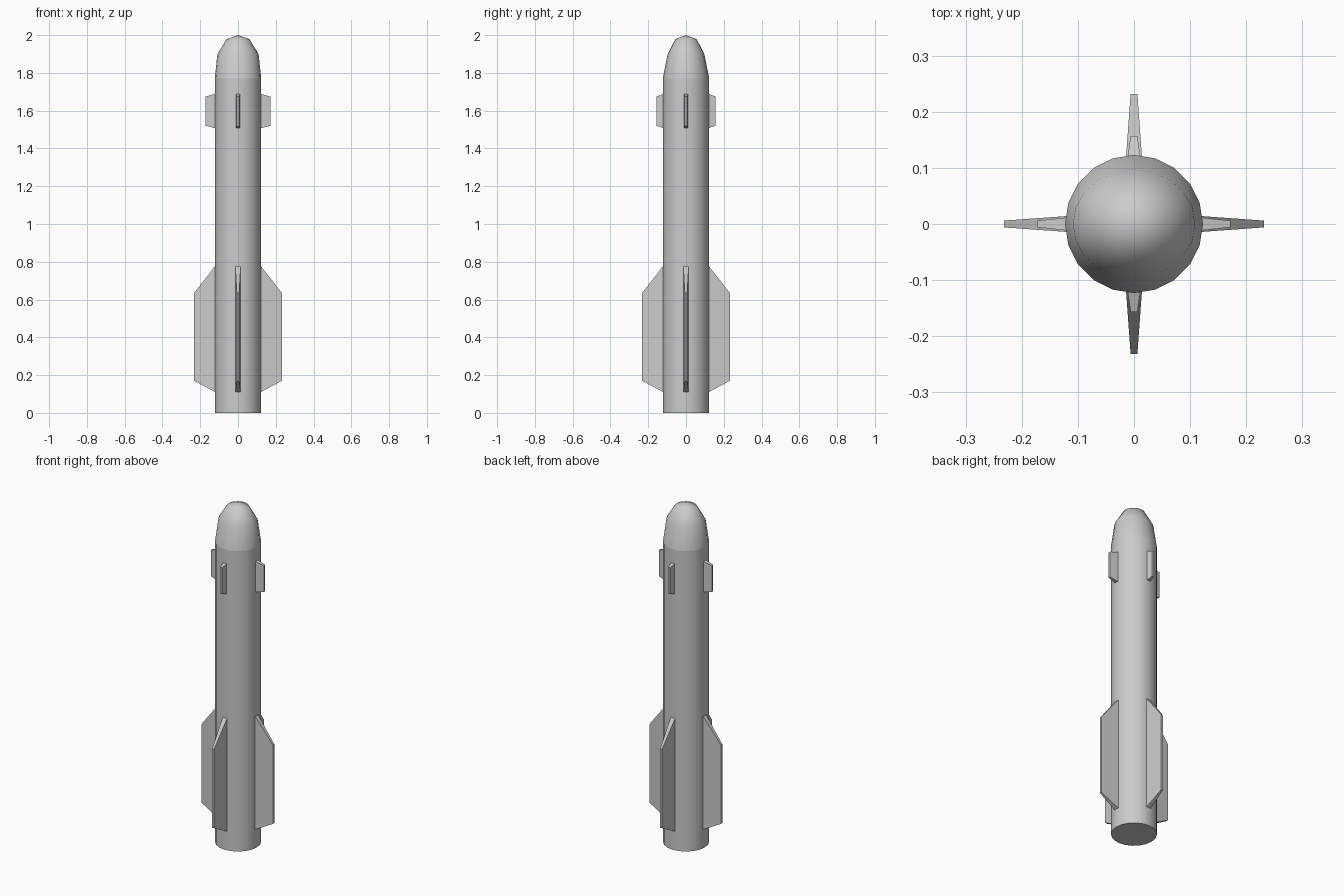
import bpy, math

if "Cube" in bpy.data.objects:
    bpy.data.objects.remove(bpy.data.objects["Cube"])

SIDES = 20
R = 0.123


def make(name, verts, faces):
    mesh = bpy.data.meshes.new(name)
    mesh.from_pydata(verts, [], faces)
    mesh.update()
    ob = bpy.data.objects.new(name, mesh)
    bpy.context.collection.objects.link(ob)
    return ob


# Body tube
bpy.ops.mesh.primitive_cylinder_add(vertices=SIDES, radius=R, depth=1.77, location=(0, 0, 0.885))
body = bpy.context.object
body.name = "body_tube"
bpy.ops.object.shade_smooth_by_angle(angle=math.radians(30))

# Nose cone: rings of (x radius, y radius, z), closed by a tip point
rings = [(R, R, 1.77), (0.109, 0.097, 1.90), (0.06, 0.056, 1.979)]
verts = []
for rx, ry, z in rings:
    for i in range(SIDES):
        a = 2 * math.pi * i / SIDES
        verts.append((rx * math.cos(a), ry * math.sin(a), z))
verts.append((0, 0, 2.0))
faces = [tuple(reversed(range(SIDES)))]
for k in range(len(rings)):
    for i in range(SIDES):
        j = (i + 1) % SIDES
        a, b = k * SIDES + i, k * SIDES + j
        if k < len(rings) - 1:
            faces.append((a, b, b + SIDES, a + SIDES))
        else:
            faces.append((a, b, len(verts) - 1))
nose = make("nose_cone", verts, faces)
for p in nose.data.polygons:
    p.use_smooth = p.index > 0


# Tapered fin pointing along +x, then turned about z
def fin(name, root, tip, turn):
    verts = []
    for r, z0, z1, t in (root, tip):
        verts += [(r, -t, z0), (r, t, z0), (r, t, z1), (r, -t, z1)]
    faces = [(3, 2, 1, 0), (4, 5, 6, 7), (0, 1, 5, 4), (1, 2, 6, 5), (2, 3, 7, 6), (3, 0, 4, 7)]
    ob = make(name, verts, faces)
    ob.rotation_euler.z = turn


# Four tail fins and four small forward fins
for n in range(4):
    turn = n * math.pi / 2
    fin(f"tail_fin_{n + 1}", (0.115, 0.107, 0.785, 0.0145), (0.232, 0.17, 0.635, 0.006), turn)
    reach = 0.172 if n % 2 == 0 else 0.157
    fin(f"forward_fin_{n + 1}", (0.115, 1.506, 1.69, 0.012), (reach, 1.52, 1.675, 0.006), turn)
